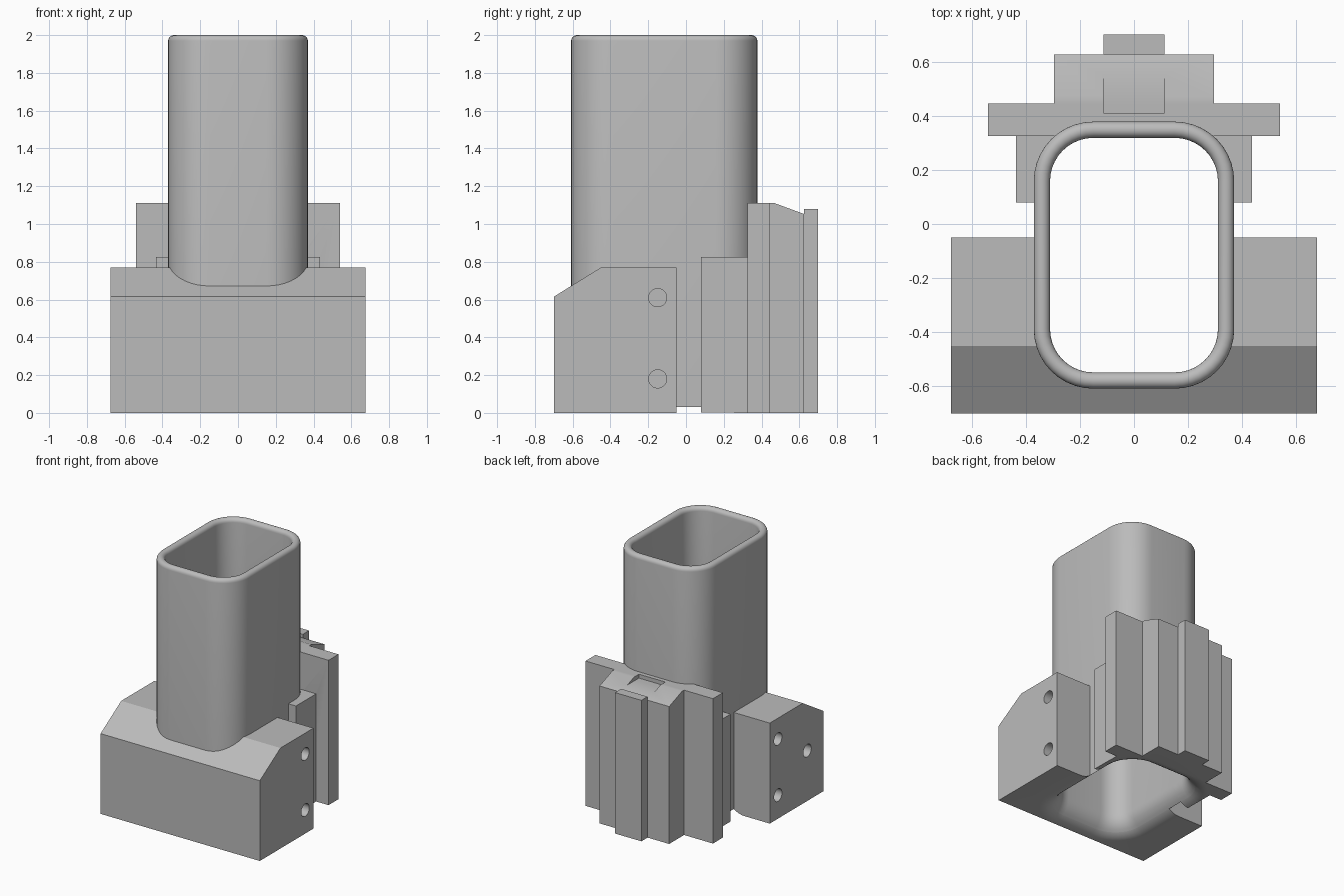
import bpy, bmesh
from math import sin, cos, pi

if "Cube" in bpy.data.objects:
    bpy.data.objects.remove(bpy.data.objects["Cube"])

grey = bpy.data.materials.new("plain grey")
grey.use_nodes = True
colour = (0.5, 0.5, 0.5, 1)
grey.diffuse_color = colour
grey.node_tree.nodes["Principled BSDF"].inputs["Base Color"].default_value = colour

# Inner opening of the tube: half sizes, centre and corner radius
HALF_X, HALF_Y, MID_Y, CORNER = 0.31, 0.433, -0.115, 0.16
WALL, FLARE = 0.06, 0.15


def finish(name, bm):
    bmesh.ops.recalc_face_normals(bm, faces=bm.faces)
    mesh = bpy.data.meshes.new(name)
    bm.to_mesh(mesh)
    bm.free()
    mesh.materials.append(grey)
    ob = bpy.data.objects.new(name, mesh)
    bpy.context.collection.objects.link(ob)
    return ob


def rounded_ring(grow, z, steps=10):
    """Rounded rectangle, grown outward from the tube's inner opening."""
    radius = CORNER + grow
    points = []
    for k, (sx, sy) in enumerate([(1, 1), (-1, 1), (-1, -1), (1, -1)]):
        for i in range(steps + 1):
            a = (k + i / steps) * pi / 2
            points.append((sx * (HALF_X - CORNER) + radius * cos(a),
                           MID_Y + sy * (HALF_Y - CORNER) + radius * sin(a), z))
    return points


def loft(name, profile, closed):
    """Sweep (grow, height) points around the rounded rectangle."""
    bm = bmesh.new()
    rings = [[bm.verts.new(p) for p in rounded_ring(g, z)] for g, z in profile]
    pairs = list(zip(rings, rings[1:]))
    if closed:
        pairs.append((rings[-1], rings[0]))
    else:
        bm.faces.new(rings[0])
        bm.faces.new(rings[-1])
    n = len(rings[0])
    for a, b in pairs:
        for i in range(n):
            j = (i + 1) % n
            bm.faces.new((a[i], a[j], b[j], b[i]))
    return finish(name, bm)


def side_prism(name, half_width, outline):
    """Extrude a (y, z) outline symmetrically across x."""
    bm = bmesh.new()
    face = bm.faces.new([bm.verts.new((-half_width, y, z)) for y, z in outline])
    out = bmesh.ops.extrude_face_region(bm, geom=[face])
    verts = [v for v in out["geom"] if isinstance(v, bmesh.types.BMVert)]
    bmesh.ops.translate(bm, verts=verts, vec=(2 * half_width, 0, 0))
    return finish(name, bm)


def box(name, half_width, y0, y1, z0, z1):
    return side_prism(name, half_width, [(y0, z0), (y1, z0), (y1, z1), (y0, z1)])


def activate(ob):
    bpy.ops.object.select_all(action="DESELECT")
    ob.select_set(True)
    bpy.context.view_layer.objects.active = ob


def cut(ob, cutter):
    mod = ob.modifiers.new("cut", "BOOLEAN")
    mod.operation = "DIFFERENCE"
    mod.solver = "EXACT"
    mod.object = cutter
    activate(ob)
    bpy.ops.object.modifier_apply(modifier=mod.name)


# Flared mouth, running from the inner wall out to the wanted growth
def flare(to_grow, steps=10):
    z_end = FLARE - (FLARE ** 2 - (FLARE - to_grow) ** 2) ** 0.5
    points = []
    for i in range(steps + 1):
        a = pi / 2 * i / steps
        g, z = FLARE * (1 - cos(a)), FLARE * (1 - sin(a))
        if g < to_grow - 0.001:
            points.append((g, z))
    return points + [(to_grow, z_end)]


# Tube with a round rim and flared mouth
r = WALL / 2
rim = [(r + r * cos(pi * i / 10), 2 - r + r * sin(pi * i / 10)) for i in range(11)]
tube = loft("tube", rim + flare(WALL), closed=True)

# Solid parts around the tube
front_block = side_prism("front_block", 0.675, [
    (-0.7, 0), (-0.05, 0), (-0.05, 0.77), (-0.45, 0.77), (-0.7, 0.615)])
step_block = box("step_block", 0.435, 0.08, 0.325, 0, 0.825)
back_plate = box("back_plate", 0.54, 0.325, 0.445, 0, 1.11)
back_rail = side_prism("back_rail", 0.295, [
    (0.445, 0), (0.625, 0), (0.625, 1.053), (0.47, 1.11), (0.445, 1.11)])
back_rib = box("back_rib", 0.112, 0.625, 0.7, 0, 1.08)

# Clear the tube's passage through the solid parts
passage = loft("passage_cutter", [(0, 2.2)] + flare(FLARE) + [(FLARE, -0.1)], closed=False)
for part in (front_block, step_block, back_plate, back_rail):
    cut(part, passage)

# Shallow slot over the rib
slot = box("slot_cutter", 0.112, 0.41, 0.8, 1.08, 1.3)
for part in (back_plate, back_rail):
    cut(part, slot)

# Blind holes in both sides of the front block
bm = bmesh.new()
for side in (-1, 1):
    for y, z in [(-0.15, 0.61), (-0.15, 0.18), (-0.505, 0.385)]:
        made = bmesh.ops.create_cone(bm, cap_ends=True, segments=28,
                                     radius1=0.048, radius2=0.048, depth=0.5)
        for v in made["verts"]:
            v.co = (v.co.z + side * 0.68, v.co.x + y, v.co.y + z)
holes = finish("holes_cutter", bm)
cut(front_block, holes)

for helper in (passage, slot, holes):
    bpy.data.objects.remove(helper)

# Smooth the rounded surfaces, keeping hard edges
for part in (tube, front_block, step_block, back_plate, back_rail, back_rib):
    activate(part)
    bpy.ops.object.shade_smooth_by_angle(angle=pi / 6)
